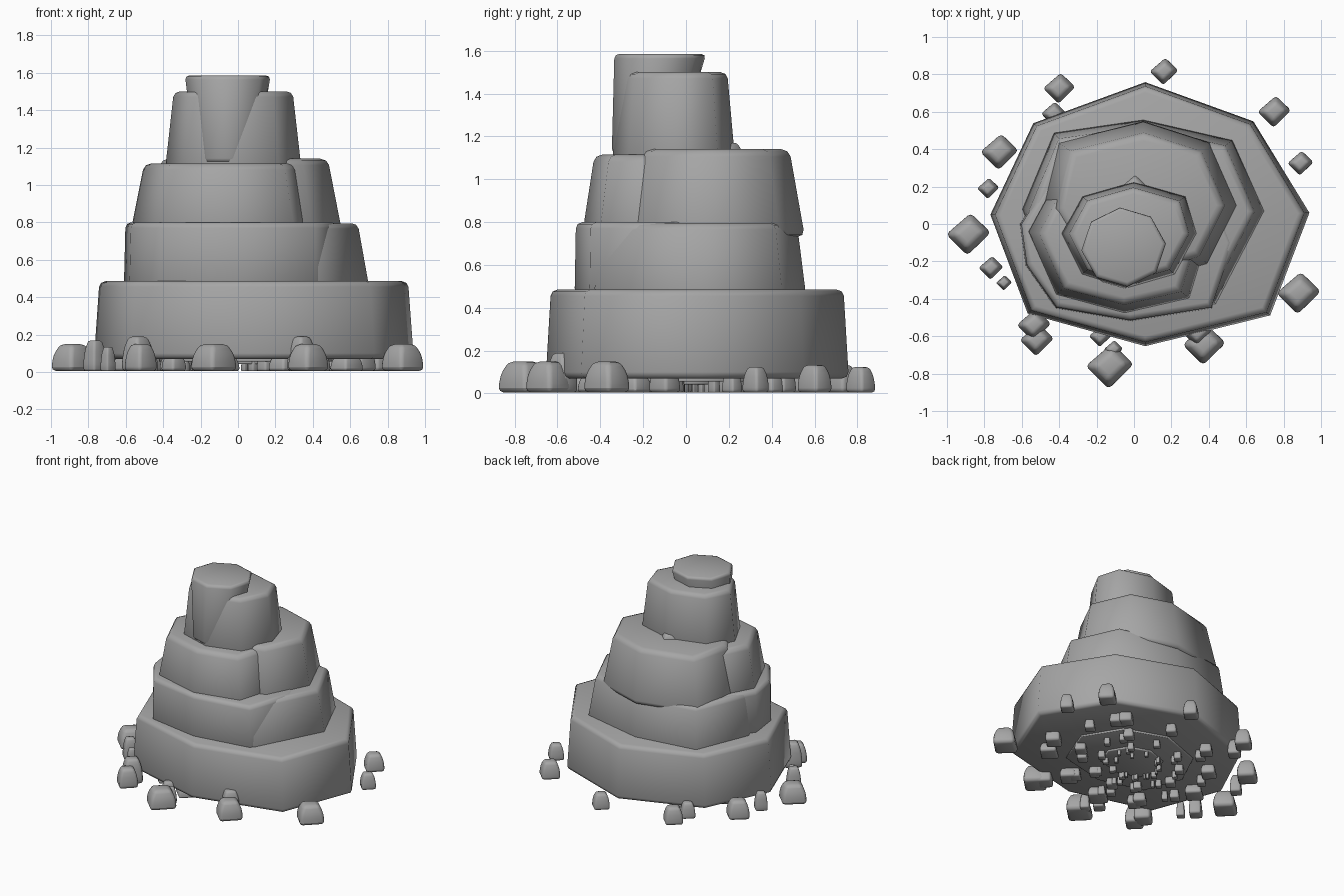
import bpy, bmesh, math

stone = bpy.data.materials.new("stone_grey")
stone.diffuse_color = (0.38, 0.38, 0.38, 1)


def rock(name, rings, bevel, all_edges=False):
    """Loft rings [(z, [(x, y), ...]), ...] into a soft-edged, smooth-shaded stone."""
    bm = bmesh.new()
    loops = [[bm.verts.new((x, y, z)) for x, y in pts] for z, pts in rings]
    n = len(loops[0])
    for lo, hi in zip(loops, loops[1:]):
        for i in range(n):
            j = (i + 1) % n
            bm.faces.new((lo[i], lo[j], hi[j], hi[i]))
    bm.faces.new(loops[0][::-1])
    bm.faces.new(loops[-1])
    bmesh.ops.recalc_face_normals(bm, faces=bm.faces[:])
    rims = [e for e in bm.edges
            if all_edges or all(v in loops[0] for v in e.verts)
            or all(v in loops[-1] for v in e.verts)]
    bmesh.ops.bevel(bm, geom=rims, offset=bevel, segments=2,
                    profile=0.5, affect='EDGES', clamp_overlap=True)
    me = bpy.data.meshes.new(name)
    bm.to_mesh(me)
    bm.free()
    me.materials.append(stone)
    ob = bpy.data.objects.new(name, me)
    bpy.context.collection.objects.link(ob)
    bpy.ops.object.select_all(action='DESELECT')
    bpy.context.view_layer.objects.active = ob
    ob.select_set(True)
    bpy.ops.object.shade_smooth_by_angle(angle=math.radians(70))
    return ob


def taper(pts, k, c=(0, 0)):
    return [(c[0] + (x - c[0]) * k, c[1] + (y - c[1]) * k) for x, y in pts]


def slab(name, z0, z1, pts, k, c=(0, 0), bevel=0.03):
    return rock(name, [(z0, pts), (z1, taper(pts, k, c))], bevel)


# Wide bottom ledge
base = [(0.06, 0.76), (-0.54, 0.54), (-0.77, 0.05), (-0.57, -0.48),
        (0.06, -0.655), (0.73, -0.49), (0.94, 0.06), (0.64, 0.55)]
slab("base_ledge", 0.07, 0.485, base, 0.965, (0.06, 0.05))

# Second ledge: two overlapping stones
slab("second_ledge_back", 0.46, 0.795,
     [(0.05, 0.56), (-0.43, 0.49), (-0.60, 0.08), (-0.45, -0.33),
      (0.02, -0.42), (0.44, -0.43), (0.70, 0.07), (0.53, 0.45)], 0.92, (-0.05, 0.03))
slab("second_ledge_front", 0.46, 0.80,
     [(0.0, 0.38), (-0.42, 0.30), (-0.61, 0.0), (-0.58, -0.22), (-0.42, -0.45),
      (-0.02, -0.52), (0.42, -0.45), (0.54, -0.10), (0.40, 0.25)], 0.985, (-0.05, -0.1))

# Third ledge: two overlapping stones
slab("third_ledge_back", 0.73, 1.14,
     [(0.05, 0.555), (-0.41, 0.44), (-0.50, 0.08), (-0.30, -0.25),
      (0.06, -0.32), (0.40, -0.22), (0.56, 0.10), (0.41, 0.44)], 0.84, (0.06, 0.1), 0.035)
slab("third_ledge_front", 0.77, 1.115,
     [(-0.10, 0.28), (-0.44, 0.20), (-0.57, -0.04), (-0.42, -0.38),
      (-0.05, -0.48), (0.30, -0.40), (0.39, -0.10), (0.22, 0.18)], 0.86, (-0.08, -0.1), 0.035)

# Upper block and the wedge-shaped summit stone set into its front
slab("upper_block", 1.08, 1.50,
     [(0.0, 0.23), (-0.28, 0.15), (-0.39, -0.05), (-0.28, -0.27),
      (-0.04, -0.345), (0.22, -0.27), (0.34, -0.05), (0.28, 0.15)], 0.87, (-0.03, -0.06))
summit = [(-0.055 + 0.23 * math.cos(a), -0.12 + 0.215 * math.sin(a))
          for a in [math.radians(45 * i + 5) for i in range(8)]]
rock("summit_stone", [(1.12, taper(summit, 0.7, (-0.08, -0.375))), (1.585, summit)], 0.022)


def pebble(name, x, y, z, r, h):
    d = [(x + r, y + 0.08 * r), (x + 0.1 * r, y + 0.95 * r),
         (x - r, y), (x - 0.05 * r, y - 0.95 * r)]
    c = (x, y)
    rock(name, [(z, taper(d, 0.98, c)), (z + 0.3 * h, d),
                (z + 0.72 * h, taper(d, 0.86, c)), (z + h, taper(d, 0.6, c))],
         0.19 * r, True)


# Small stone resting behind the upper block
pebble("ledge_pebble", 0.0, 0.20, 1.10, 0.07, 0.07)

# Pebbles around the foot: x, y, radius, height
pebbles = [
    (0.16, 0.815, 0.075, 0.12), (-0.40, 0.725, 0.085, 0.13), (-0.43, 0.59, 0.065, 0.12),
    (-0.72, 0.385, 0.10, 0.14), (-0.78, 0.19, 0.058, 0.14), (-0.885, -0.055, 0.117, 0.145),
    (-0.765, -0.235, 0.065, 0.165), (-0.695, -0.315, 0.042, 0.13),
    (-0.535, -0.54, 0.09, 0.185), (-0.52, -0.62, 0.09, 0.145), (-0.13, -0.76, 0.126, 0.145),
    (-0.11, -0.67, 0.05, 0.12), (-0.18, -0.60, 0.06, 0.12), (0.375, -0.645, 0.113, 0.145),
    (0.34, -0.58, 0.08, 0.185), (0.88, -0.37, 0.117, 0.145), (0.89, 0.325, 0.068, 0.12),
    (0.75, 0.60, 0.088, 0.13), (0.45, 0.45, 0.07, 0.12), (0.66, -0.1, 0.08, 0.12)]

# Stepped underside of the base
for s in (0.55, 0.27):
    slab("under_plate", 0.03 + 0.045 * s, 0.10, taper(base, s), 0.98, bevel=0.006)

# Foot pebbles, then ever smaller rings of them hidden underneath
for s, grow in ((1.0, 1.03), (0.66, 1.2), (0.40, 1.2), (0.22, 1.2)):
    for x, y, r, h in pebbles:
        pebble("pebble", x * s, y * s, 0.004, r * s * grow, h if s == 1 else 0.09)
